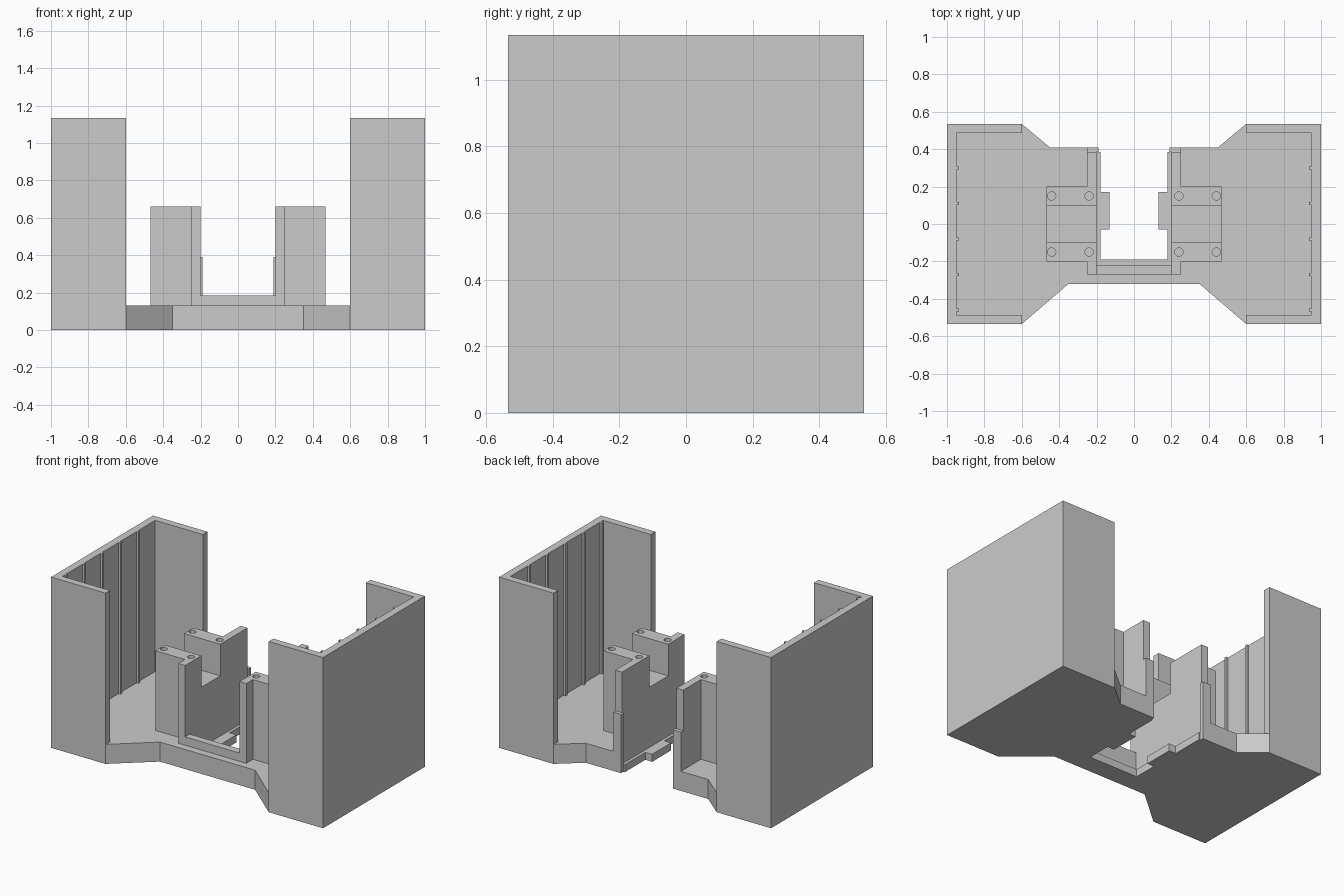
import bpy
import bmesh

if "Cube" in bpy.data.objects:
    bpy.data.objects.remove(bpy.data.objects["Cube"])

grey = bpy.data.materials.new("light_grey")
grey.use_nodes = True
colour = (0.6, 0.6, 0.6, 1)
grey.diffuse_color = colour
grey.node_tree.nodes["Principled BSDF"].inputs["Base Color"].default_value = colour


def prism(name, outline, z0, z1):
    """Extrude a flat outline between two heights."""
    bm = bmesh.new()
    face = bm.faces.new([bm.verts.new((x, y, z0)) for x, y in outline])
    moved = bmesh.ops.extrude_face_region(bm, geom=[face])["geom"]
    verts = [v for v in moved if isinstance(v, bmesh.types.BMVert)]
    bmesh.ops.translate(bm, verts=verts, vec=(0, 0, z1 - z0))
    bmesh.ops.recalc_face_normals(bm, faces=bm.faces)
    mesh = bpy.data.meshes.new(name)
    bm.to_mesh(mesh)
    bm.free()
    mesh.materials.append(grey)
    obj = bpy.data.objects.new(name, mesh)
    bpy.context.collection.objects.link(obj)
    return obj


def box(name, x0, x1, y0, y1, z0, z1):
    return prism(name, [(x0, y0), (x1, y0), (x1, y1), (x0, y1)], z0, z1)


def flip(points, sx=1, sy=1):
    return [(x * sx, y * sy) for x, y in points]


def drill(obj, x, y, top):
    """Cut a blind screw hole into the top of a block."""
    bpy.ops.mesh.primitive_cylinder_add(vertices=24, radius=0.022, depth=0.4,
                                        location=(x, y, top))
    cutter = bpy.context.object
    cutter.hide_render = True
    mod = obj.modifiers.new("hole", "BOOLEAN")
    mod.operation = "DIFFERENCE"
    mod.solver = "EXACT"
    mod.object = cutter
    bpy.context.view_layer.objects.active = obj
    bpy.ops.object.modifier_apply(modifier=mod.name)
    bpy.data.objects.remove(cutter)


FLOOR, POST, WALL = 0.13, 0.66, 1.135
END = 0.535

# Base plate with a narrow waist and an open slot at the back
half = [(0.35, -0.32), (0.6, -END), (0.6, -0.487), (0.95, -0.487),
        (0.95, 0.487), (0.6, 0.487), (0.6, END), (0.45, 0.41), (0.19, 0.41),
        (0.19, 0.385), (0.2, 0.385), (0.2, -0.22)]
prism("base_plate", half + flip(half, -1)[::-1], 0, FLOOR)

# Thin ledge lining the slot, with a tab on each side
lip = [(0.2, -0.22), (0.2, 0.385), (0.18, 0.385), (0.18, 0.17), (0.13, 0.17),
       (0.13, -0.03), (0.18, -0.03), (0.18, -0.19)]
prism("slot_ledge", lip + flip(lip, -1)[::-1], 0, 0.05)

# Low sill joining the two front posts
box("front_sill", -0.2, 0.2, -0.27, -0.22, FLOOR, 0.185)

for s, side in ((1, "left"), (-1, "right")):
    # Tall outer wall with returns at both ends
    wall = [(0.6, -END), (1, -END), (1, END), (0.6, END),
            (0.6, 0.487), (0.95, 0.487), (0.95, -0.487), (0.6, -0.487)]
    prism(side + "_wall", flip(wall, s), 0, WALL)

    # Slim ribs up the inside of the wall
    for i in range(5):
        y = 0.3 - 0.19 * i
        box(f"{side}_rib_{i + 1}", s * 0.935, s * 0.95, y - 0.008, y + 0.008,
            FLOOR, WALL)

    # Mounting block: two drilled posts with a saddle between
    for d, place, reach in ((1, "back", 0.385), (-1, "front", 0.27)):
        foot = [(0.2, 0.1), (0.468, 0.1), (0.468, 0.2), (0.25, 0.2),
                (0.25, reach), (0.2, reach)]
        post = prism(f"{side}_{place}_post", flip(foot, s, d), FLOOR, POST)
        for x in (0.24, 0.44):
            drill(post, s * x, d * 0.15, POST)
    box(side + "_saddle", s * 0.2, s * 0.468, -0.1, 0.1, FLOOR, 0.45)

    # Short stop at the back end of the slot
    box(side + "_slot_stop", s * 0.19, s * 0.25, 0.385, 0.41, FLOOR, 0.39)
